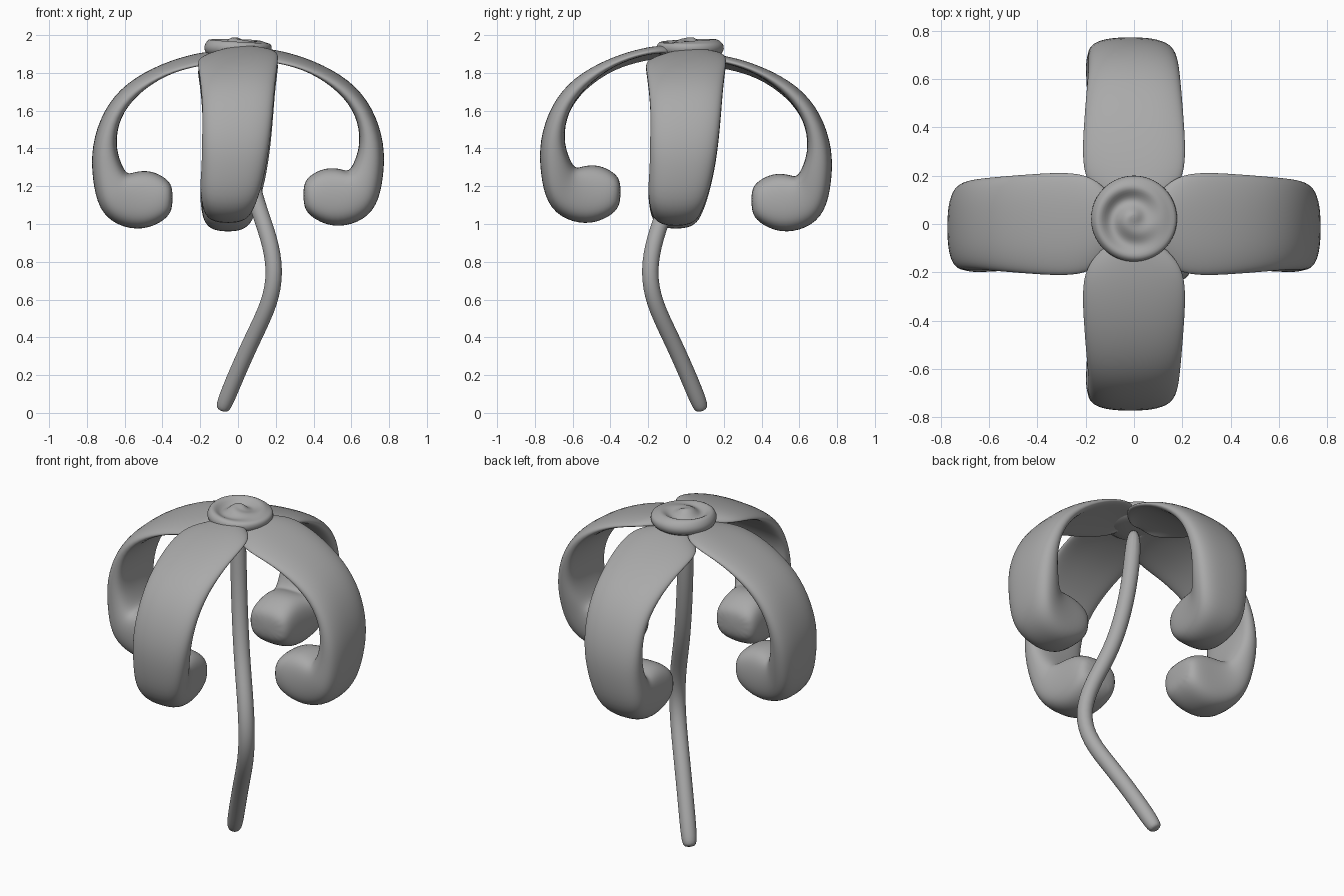
import bpy, bmesh, math
from mathutils import Matrix, Vector

if "Cube" in bpy.data.objects:
    bpy.data.objects.remove(bpy.data.objects["Cube"])

grey = bpy.data.materials.new("plain_grey")
grey.use_nodes = True
GREY = (0.4, 0.4, 0.4, 1)
grey.diffuse_color = GREY
grey.node_tree.nodes["Principled BSDF"].inputs["Base Color"].default_value = GREY


def loft(name, rings, subdivisions):
    """Skin a list of equal closed rings, cap both ends and smooth the result."""
    bm = bmesh.new()
    loops = [[bm.verts.new(p) for p in ring] for ring in rings]
    for a, b in zip(loops, loops[1:]):
        for i in range(len(a)):
            j = (i + 1) % len(a)
            bm.faces.new((a[i], a[j], b[j], b[i]))
    bm.faces.new(loops[0])
    bm.faces.new(loops[-1])
    bmesh.ops.recalc_face_normals(bm, faces=bm.faces)
    mesh = bpy.data.meshes.new(name)
    bm.to_mesh(mesh)
    bm.free()
    mesh.materials.append(grey)
    mesh.shade_smooth()
    obj = bpy.data.objects.new(name, mesh)
    bpy.context.collection.objects.link(obj)
    if subdivisions:
        sub = obj.modifiers.new("smooth", "SUBSURF")
        sub.levels = sub.render_levels = subdivisions
    return obj


# Petal stations: outer (r, z), inner (r, z), half width, sideways shift
STATIONS = [
    (0.05, 1.93, 0.05, 1.89, 0.07, 0),
    (0.13, 1.925, 0.13, 1.885, 0.17, 0),
    (0.22, 1.915, 0.22, 1.87, 0.22, 0),
    (0.40, 1.865, 0.38, 1.82, 0.215, 0),
    (0.60, 1.76, 0.54, 1.70, 0.2, 0),
    (0.72, 1.61, 0.63, 1.57, 0.19, 0),
    (0.78, 1.42, 0.65, 1.43, 0.185, -0.01),
    (0.775, 1.25, 0.62, 1.33, 0.175, -0.02),
    (0.74, 1.08, 0.585, 1.27, 0.165, -0.04),
    (0.64, 0.995, 0.55, 1.29, 0.15, -0.05),
    (0.50, 0.97, 0.46, 1.30, 0.14, -0.055),
    (0.38, 1.03, 0.37, 1.25, 0.135, -0.06),
    (0.345, 1.09, 0.345, 1.2, 0.09, -0.06),
]


def petal_rings(sides=14):
    rings = []
    for k, (ro, zo, ri, zi, width, shift) in enumerate(STATIONS):
        outer, inner = Vector((ro, 0, zo)), Vector((ri, 0, zi))
        mid, half = (outer + inner) / 2, (outer - inner) / 2
        cup = 0.03 * max(0, 1 - k / 9)        # edges bend inward
        tilt = 0.12 * max(0, 1 - k / 6)       # root leans to one side
        ring = []
        for s in range(sides):
            a = math.tau * s / sides
            c, n = math.cos(a), math.sin(a)
            u = math.copysign(abs(c) ** 0.7, c)
            v = math.copysign(abs(n) ** 0.7, n)
            p = mid + half * v - half.normalized() * cup * u * u
            p.y = shift + width * u
            p.z += tilt * width * u
            ring.append(p)
        rings.append(ring)
    return rings


# Four petals: two facing pairs, each pair mirrored
quarter = Matrix.Rotation(-math.pi / 2, 4, "Z")
flip_x, flip_y = Matrix.Scale(-1, 4, (1, 0, 0)), Matrix.Scale(-1, 4, (0, 1, 0))
for name, matrix, lift in (
    ("left_petal", Matrix.Identity(4), 0.005),
    ("right_petal", flip_x, -0.01),
    ("front_petal", quarter, 0.02),
    ("back_petal", flip_y @ quarter, -0.025),
):
    up = Vector((0, 0, lift))
    loft(name, [[matrix @ p + up for p in ring] for ring in petal_rings()], 2)

# Flower centre: turned button whose top carries a spiral ridge
PROFILE = [(0.05, 1.875), (0.13, 1.88), (0.17, 1.90), (0.182, 1.93), (0.175, 1.955),
           (0.155, 1.97), (0.13, 1.97), (0.11, 1.96), (0.09, 1.955), (0.07, 1.96),
           (0.05, 1.97), (0.03, 1.98), (0.012, 1.985)]
button = []
for k, (r, z) in enumerate(PROFILE):
    ring = []
    for s in range(40):
        a = math.tau * s / 40
        ridge = 0.013 * math.sin(a - r * 50) * min(1, r / 0.04) if 4 < k else 0
        ring.append((r * math.cos(a), 0.022 + r * math.sin(a), z + ridge))
    button.append(ring)
loft("flower_centre", button, 1)

# Stem: S-shaped tube bending in one diagonal plane, (offset, z)
PATH = [(0, 1.9), (0.01, 1.6), (0.05, 1.3), (0.10, 1.1), (0.165, 0.93), (0.2, 0.75),
        (0.17, 0.58), (0.08, 0.4), (-0.01, 0.2), (-0.075, 0.04), (-0.085, 0.012)]
points = [Vector((d, -d, z)) for d, z in PATH]
stem = []
for i, p in enumerate(points):
    along = (points[min(i + 1, len(points) - 1)] - points[max(i - 1, 0)]).normalized()
    side = along.cross(Vector((1, 1, 0))).normalized()
    across = along.cross(side)
    radius = 0.03 if i == len(points) - 1 else 0.046
    stem.append([p + radius * (side * math.cos(math.tau * s / 12)
                               + across * math.sin(math.tau * s / 12)) for s in range(12)])
loft("stem", stem, 2)
